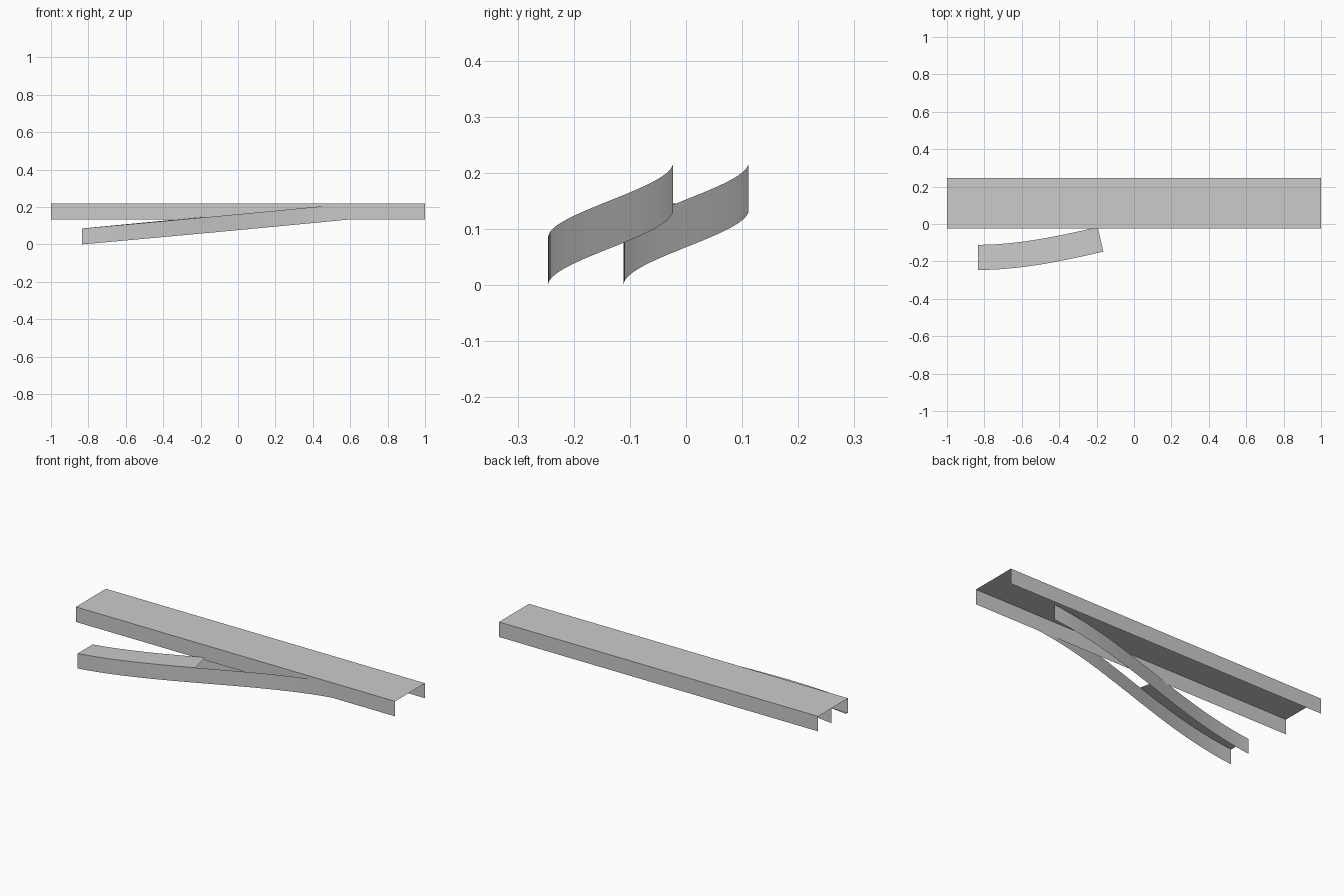
import bpy, bmesh
from mathutils import Vector

if "Cube" in bpy.data.objects:
    bpy.data.objects.remove(bpy.data.objects["Cube"])

WALL = 0.085                      # height of every side skirt
X0, X1 = -0.833, 0.605            # ramp start and end
Y0, Y1 = -0.1785, 0.0445          # ramp centre line offset
RISE = 0.134
HALF = 0.0673                     # half width of ramp


def strip(name, left, right, smooth=False):
    """Open sheet of quads between two matching point rows."""
    bm = bmesh.new()
    a = [bm.verts.new(p) for p in left]
    b = [bm.verts.new(p) for p in right]
    for i in range(len(a) - 1):
        bm.faces.new((a[i], b[i], b[i + 1], a[i + 1])).smooth = smooth
    me = bpy.data.meshes.new(name)
    bm.to_mesh(me)
    bm.free()
    ob = bpy.data.objects.new(name, me)
    bpy.context.collection.objects.link(ob)
    return ob


def ramp_point(t, side, dz=0.0):
    """Point on the S-shaped ramp, offset square to its centre line."""
    s = t * t * (3 - 2 * t)
    slope = 6 * t * (1 - t) * (Y1 - Y0) / (X1 - X0)
    n = Vector((-slope, 1, 0)).normalized() * HALF * side
    return Vector((X0 + (X1 - X0) * t, Y0 + (Y1 - Y0) * s, RISE * t + dz)) + n


# straight main road: top with folded-down sides, open ends and underside
section = [(-0.0228, RISE), (-0.0228, RISE + WALL), (0.2458, RISE + WALL), (0.2458, RISE)]
strip("main_road", [(1, y, z) for y, z in section], [(-1, y, z) for y, z in section])

# curved ramp side walls running up into the main road
ts = [i / 40 for i in range(41)]
for name, side in (("ramp_outer_wall", -1), ("ramp_inner_wall", 1)):
    low = [ramp_point(t, side) for t in ts]
    high = [ramp_point(t, side, WALL) for t in ts]
    strip(name, *((high, low) if side < 0 else (low, high)), smooth=True)

# ramp deck, ending where the inner wall meets the main road
T_END = 0.455
td = [T_END * i / 20 for i in range(21)]
strip("ramp_deck", [ramp_point(t, 1, WALL) for t in td],
      [ramp_point(t, -1, WALL) for t in td], smooth=True)
